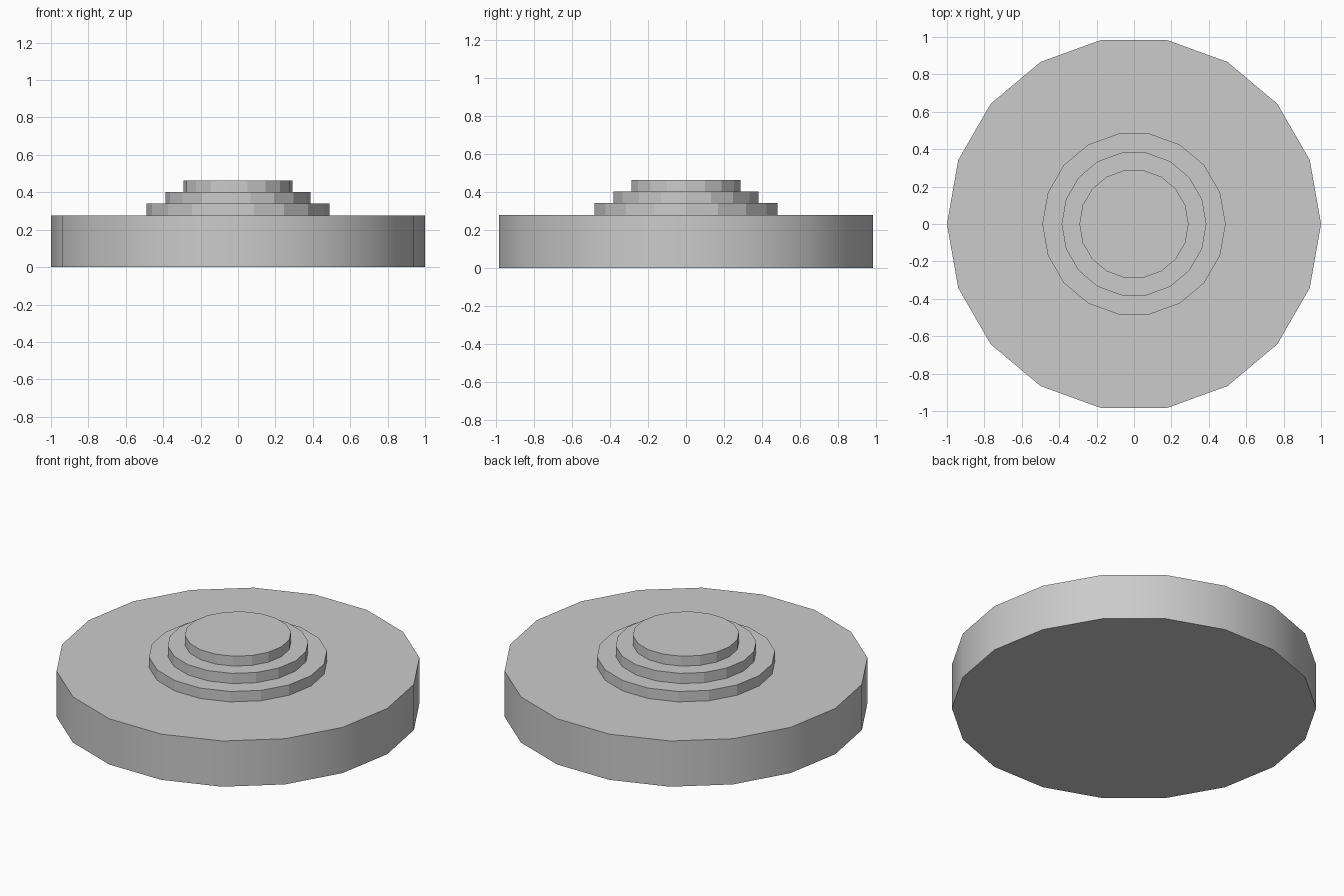
import bpy
import math

if "Cube" in bpy.data.objects:
    bpy.data.objects.remove(bpy.data.objects["Cube"])

SIDES = 18


def disc(name, radius, z0, z1, smooth=False):
    bpy.ops.mesh.primitive_cylinder_add(
        vertices=SIDES, radius=radius, depth=z1 - z0,
        location=(0, 0, (z0 + z1) / 2),
        rotation=(0, 0, math.pi / 2))  # puts a corner on the x axis
    obj = bpy.context.object
    obj.name = name
    bpy.ops.object.transform_apply(location=False, rotation=True, scale=True)
    if smooth:
        bpy.ops.object.shade_smooth_by_angle(angle=math.radians(30))
    return obj


# Wide base with softly shaded rim
disc("base", 1.0, 0.0, 0.277, smooth=True)

# Three stepped tiers, faceted
levels = [0.277, 0.34, 0.402, 0.462]
for i, radius in enumerate((0.49, 0.387, 0.292)):
    disc(("lower_tier", "middle_tier", "top_tier")[i], radius, levels[i], levels[i + 1])
